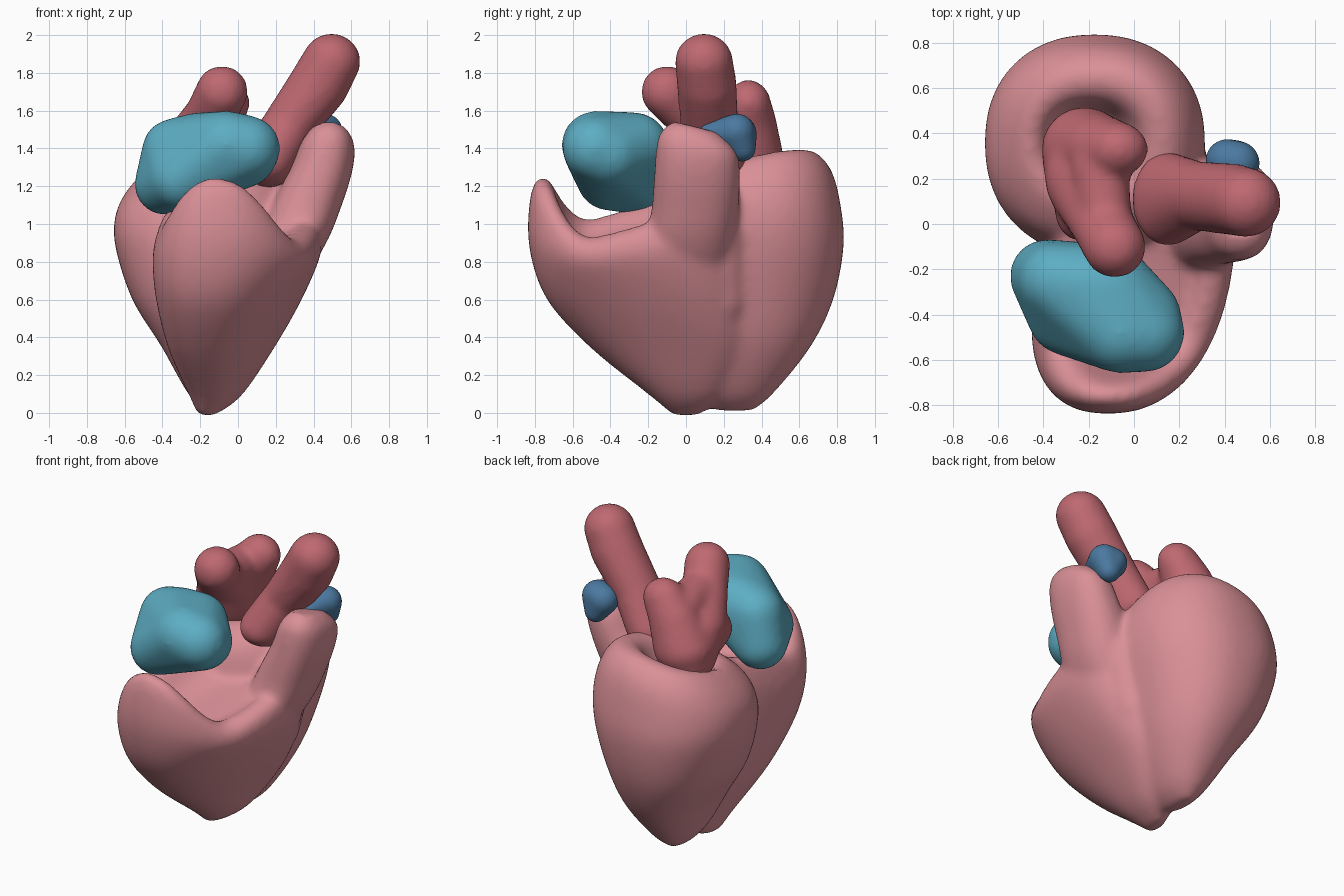
import bpy, bmesh
from math import sin, cos, tau, copysign
from mathutils import Vector, Matrix

cube = bpy.data.objects.get("Cube")
if cube:
    bpy.data.objects.remove(cube, do_unlink=True)


def material(name, rgb):
    m = bpy.data.materials.new(name)
    m.use_nodes = True
    m.diffuse_color = (*rgb, 1)
    m.node_tree.nodes["Principled BSDF"].inputs["Base Color"].default_value = (*rgb, 1)
    return m


pink = material("muscle pink", (0.70, 0.28, 0.31))
red = material("artery red", (0.52, 0.14, 0.165))
teal = material("atrium teal", (0.11, 0.42, 0.55))
blue = material("vein blue", (0.07, 0.19, 0.35))


def smooth_rings(rings, steps=5):
    """Round the profile by spline interpolation between rings."""
    pts = [Vector(r) for r in rings]
    out = []
    for i in range(len(pts) - 1):
        p0, p1, p2 = pts[max(i - 1, 0)], pts[i], pts[i + 1]
        p3 = pts[min(i + 2, len(pts) - 1)]
        for k in range(steps):
            t = k / steps
            out.append(p1 + (p2 - p0) * (t / 2)
                       + (p0 * 2 - p1 * 5 + p2 * 4 - p3) * (t * t / 2)
                       + (p1 * 3 - p0 - p2 * 3 + p3) * (t ** 3 / 2))
    return out + [pts[-1]]


def loft(bm, rings, power=1.0, shear=0.0, n=48):
    """Closed skin over rings: (x, y, z, rx, ry, tilt x, tilt y, front lift)."""
    loops = []
    for x, y, z, rx, ry, tx, ty, lift in smooth_rings(rings):
        loop = []
        for i in range(n):
            c, s = cos(tau * i / n), sin(tau * i / n)
            dx = rx * copysign(abs(c) ** power, c)
            dy = ry * copysign(abs(s) ** power, s)
            dz = tx * dx + ty * dy + lift * max(-dy - .2, 0) ** 2
            loop.append(bm.verts.new((x + dx + shear * dy, y + dy, z + dz)))
        loops.append(loop)
    for a, b in zip(loops, loops[1:]):
        for i in range(n):
            j = (i + 1) % n
            bm.faces.new((a[i], a[j], b[j], b[i]))
    bm.faces.new(loops[0][::-1])
    bm.faces.new(loops[-1])


def ball(bm, centre, radii):
    mat = Matrix.Translation(centre) @ Matrix.Diagonal((*radii, 1))
    bmesh.ops.create_icosphere(bm, subdivisions=3, radius=1, matrix=mat)


def limb(bm, points, steps=7):
    """Chain of balls between points (centre, radii)."""
    for (c1, r1), (c2, r2) in zip(points, points[1:]):
        for i in range(steps + 1):
            t = i / steps
            ball(bm, Vector(c1).lerp(Vector(c2), t), Vector(r1).lerp(Vector(r2), t))


def hull(bm, balls):
    """Convex pouch wrapped around balls (centre, radius)."""
    for c, r in balls:
        ball(bm, c, (r, r, r))
    res = bmesh.ops.convex_hull(bm, input=bm.verts[:])
    loose = {g for g in res["geom_interior"] + res["geom_unused"]
             if isinstance(g, bmesh.types.BMVert)}
    bmesh.ops.delete(bm, geom=list(loose), context="VERTS")


def finish(bm, name, mat, voxel, smooth):
    """Fuse the overlapping pieces into one soft skin."""
    bmesh.ops.recalc_face_normals(bm, faces=bm.faces[:])
    me = bpy.data.meshes.new(name)
    bm.to_mesh(me)
    bm.free()
    me.materials.append(mat)
    ob = bpy.data.objects.new(name, me)
    bpy.context.collection.objects.link(ob)
    mod = ob.modifiers.new("fuse", "REMESH")
    mod.mode, mod.voxel_size, mod.use_smooth_shade = "VOXEL", voxel, True
    mod = ob.modifiers.new("soften", "SMOOTH")
    mod.factor, mod.iterations = 0.5, smooth


# Ventricles: rear cup
bm = bmesh.new()
loft(bm, [
    (-.14, .26, .01, .04, .1, 0, 0, 0),
    (-.13, .25, .11, .14, .22, 0, 0, 0),
    (-.13, .28, .35, .275, .38, 0, 0, 0),
    (-.165, .32, .6, .395, .46, 0, 0, 0),
    (-.175, .35, .88, .475, .485, 0, 0, 0),
    (-.17, .36, 1.07, .48, .46, .05, .05, 0),
    (-.17, .36, 1.22, .42, .41, .12, .15, 0),
    (-.17, .36, 1.31, .32, .31, .15, .22, 0),
    (-.19, .35, 1.29, .23, .21, .15, .2, 0),
    (-.2, .34, 1.16, .16, .16, 0, 0, 0)], power=.9)
# Front pocket
loft(bm, [
    (-.17, .0, -.015, .04, .07, 0, 0, 0),
    (-.12, .0, .09, .13, .19, 0, 0, 0),
    (-.09, -.08, .34, .26, .42, 0, 0, 0),
    (-.05, -.2, .59, .36, .53, 0, 0, 0),
    (-.01, -.27, .8, .42, .56, 0, .1, 1.0),
    (.0, -.28, .92, .42, .545, -.05, .2, 2.8),
    (.01, -.28, 1.02, .38, .49, -.15, .28, 4.3),
    (.01, -.28, 1.03, .3, .41, -.15, .28, 5.5),
    (.03, -.28, .96, .22, .32, -.1, .25, 2.0),
    (.03, -.28, .94, .1, .15, 0, .25, 0)], power=.87, shear=.2)
# Outflow column
loft(bm, [
    (.08, .02, .5, .1, .14, 0, 0, 0),
    (.26, .02, .85, .18, .22, 0, 0, 0),
    (.365, .05, 1.1, .185, .23, 0, 0, 0),
    (.445, .06, 1.3, .165, .225, 0, -.05, 0),
    (.475, .06, 1.43, .14, .205, 0, -.2, 0),
    (.48, .05, 1.515, .08, .12, 0, -.25, 0)], power=.85)
# Soft bridges between the chambers
limb(bm, [((-.1, .14, .12), (.08, .1, .08)),
          ((.03, .17, .35), (.13, .12, .12)),
          ((.14, .2, .6), (.15, .13, .13)),
          ((.24, .2, .95), (.14, .12, .12))])
limb(bm, [((.14, -.05, .58), (.15, .2, .14)),
          ((.27, -.04, .9), (.17, .2, .12))])
finish(bm, "ventricles", pink, .02, 18)

# Rear atrium: broad trunk, tall front lobe and short rear lobe
bm = bmesh.new()
limb(bm, [((-.24, .32, 1.27), (.17, .17, .12)),
          ((-.22, .2, 1.44), (.175, .2, .14)),
          ((-.14, .0, 1.59), (.14, .14, .12)),
          ((-.085, -.1, 1.7), (.14, .14, .14))])
limb(bm, [((-.22, .33, 1.35), (.19, .19, .16)),
          ((-.14, .33, 1.54), (.16, .15, .13)),
          ((-.07, .33, 1.64), (.135, .12, .125))])
limb(bm, [((-.24, .3, 1.3), (.15, .15, .12)),
          ((-.23, .05, 1.37), (.12, .13, .12))])
limb(bm, [((-.15, .24, 1.58), (.13, .13, .12)),
          ((-.13, .05, 1.6), (.12, .12, .12))])
finish(bm, "rear_atrium", red, .02, 14)

# Great artery leaning to the left
bm = bmesh.new()
limb(bm, [((.15, .11, 1.32), (.16, .21, .13)),
          ((.27, .125, 1.52), (.145, .155, .135)),
          ((.43, .11, 1.74), (.16, .16, .16)),
          ((.495, .095, 1.86), (.155, .155, .15))])
finish(bm, "great_artery", red, .02, 10)

# Front atrium pouch
bm = bmesh.new()
hull(bm, [((-.385, -.23, 1.21), .165), ((-.34, -.25, 1.39), .17),
          ((-.22, -.27, 1.42), .17), ((-.1, -.27, 1.41), .18),
          ((.05, -.48, 1.4), .175), ((-.06, -.48, 1.42), .18),
          ((-.3, -.41, 1.24), .17), ((.03, -.41, 1.37), .18)])
finish(bm, "front_atrium", teal, .02, 16)

# Vein stump beside the outflow column
bm = bmesh.new()
hull(bm, [((.46, .27, 1.49), .095), ((.41, .28, 1.48), .095),
          ((.45, .3, 1.4), .07), ((.43, .13, 1.48), .06)])
finish(bm, "vein_stump", blue, .012, 6)
